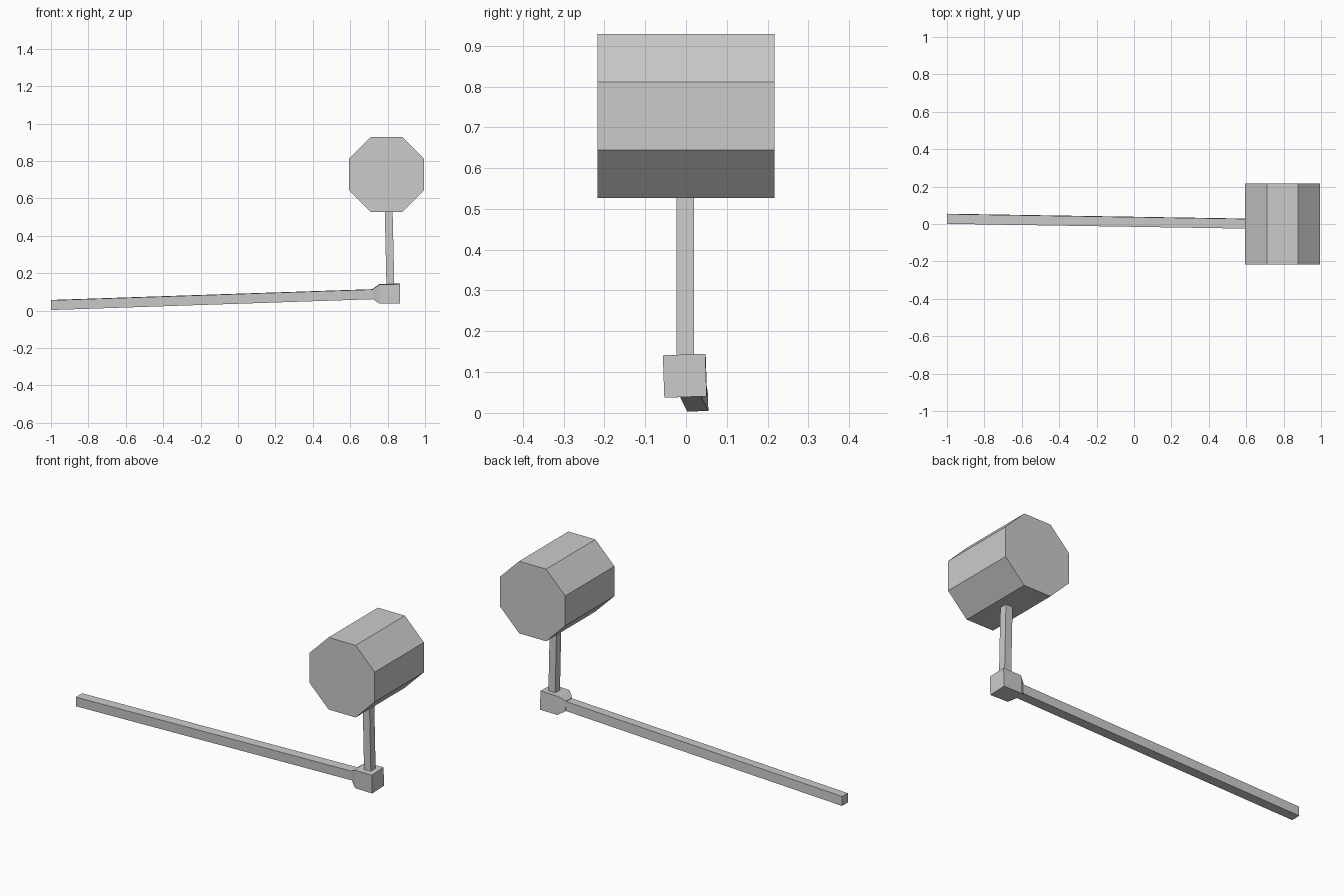
import bpy, bmesh, math
from mathutils import Matrix, Vector

if "Cube" in bpy.data.objects:
    bpy.data.objects.remove(bpy.data.objects["Cube"])

grey = bpy.data.materials.new("plain grey")
grey.diffuse_color = (0.6, 0.6, 0.6, 1)
grey.use_nodes = True
grey.node_tree.nodes["Principled BSDF"].inputs["Base Color"].default_value = grey.diffuse_color


def finish(name, bm):
    bmesh.ops.recalc_face_normals(bm, faces=bm.faces)
    mesh = bpy.data.meshes.new(name)
    bm.to_mesh(mesh)
    bm.free()
    mesh.materials.append(grey)
    ob = bpy.data.objects.new(name, mesh)
    bpy.context.collection.objects.link(ob)
    return ob


def loft(name, rings):
    """Skin a list of point rings and cap both ends."""
    bm = bmesh.new()
    loops = [[bm.verts.new(p) for p in ring] for ring in rings]
    n = len(loops[0])
    for a, b in zip(loops, loops[1:]):
        for i in range(n):
            j = (i + 1) % n
            bm.faces.new((a[i], a[j], b[j], b[i]))
    bm.faces.new(loops[0])
    bm.faces.new(loops[-1])
    return finish(name, bm)


def square(centre, half, axis, roll=0.0):
    """Square ring facing along x or z, rolled about that axis."""
    pts = []
    for k in range(4):
        a = math.radians(45 + 90 * k) + roll
        u, v = math.sqrt(2) * half * math.cos(a), math.sqrt(2) * half * math.sin(a)
        pts.append(Vector(centre) + Vector((0, u, v) if axis == "x" else (u, v, 0)))
    return pts


ROLL = math.radians(2)

# Long handle, sloping slightly up toward the joint
loft("handle", [square((-1, 0.028, 0.03), 0.026, "x", ROLL),
                square((0.73, 0.0, 0.088), 0.026, "x", ROLL)])

# Joint block with a tapered collar on the handle side
loft("joint_block", [square((0.722, 0.0, 0.089), 0.028, "x", ROLL),
                     square((0.757, -0.001, 0.09), 0.051, "x", ROLL),
                     square((0.865, -0.003, 0.091), 0.052, "x", ROLL)])

# Upright post, leaning slightly
loft("post", [square((0.815, -0.002, 0.12), 0.021, "z"),
              square((0.805, -0.002, 0.56), 0.021, "z")])

# Eight-sided head lying along y
bm = bmesh.new()
bmesh.ops.create_cone(bm, cap_ends=True, segments=8, radius1=0.2175, radius2=0.2175, depth=0.434)
corner = max(bm.verts, key=lambda v: v.co.x)
turn = math.radians(22.5) - math.atan2(corner.co.y, corner.co.x)
bm.transform(Matrix.Translation((0.794, 0, 0.728))
             @ Matrix.Rotation(math.radians(90), 4, "X")
             @ Matrix.Rotation(turn, 4, "Z"))
finish("head", bm)
